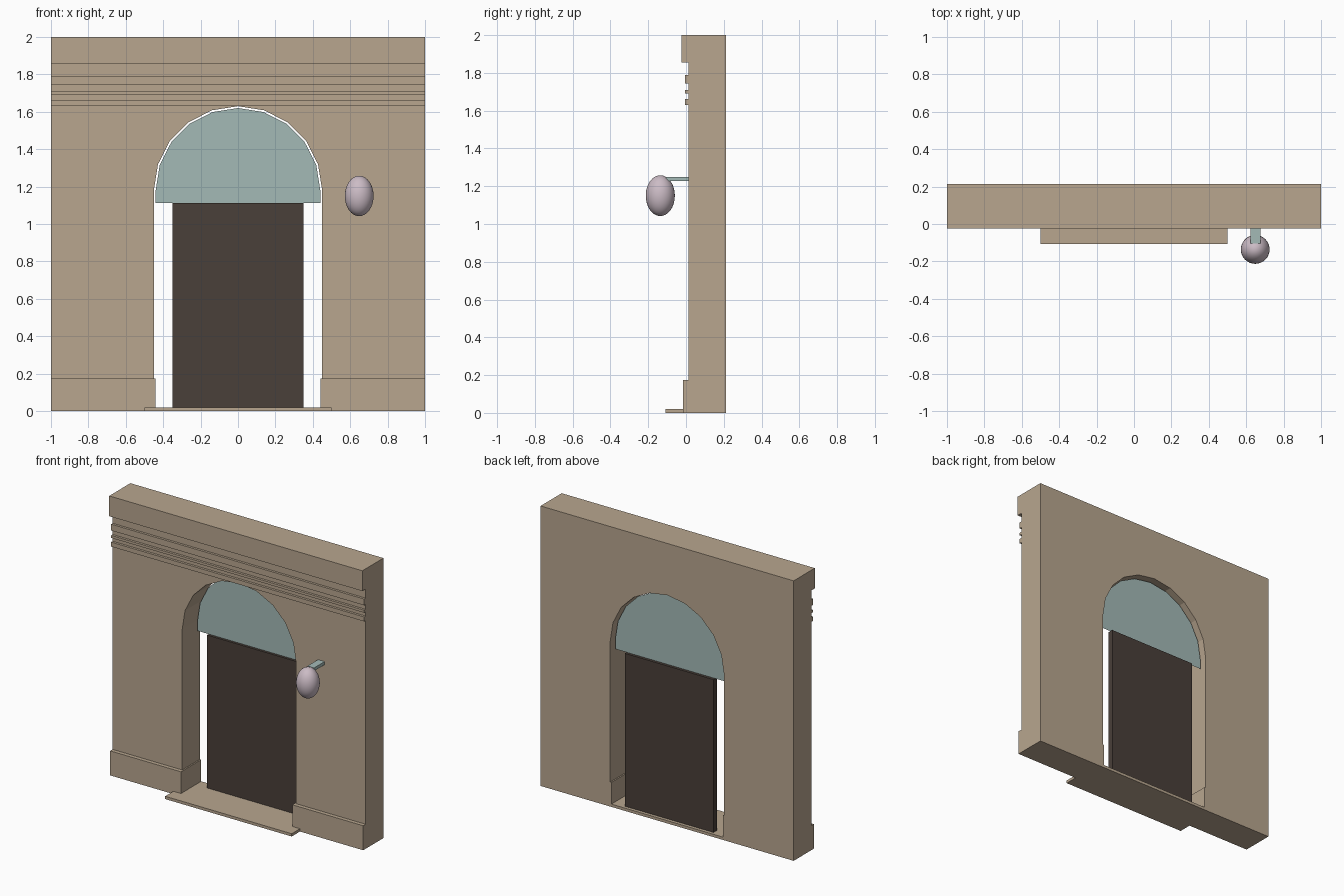
import bpy, bmesh, math

old = bpy.data.objects.get("Cube")
if old:
    bpy.data.objects.remove(old, do_unlink=True)


def material(name, rgb):
    m = bpy.data.materials.new(name)
    m.use_nodes = True
    m.diffuse_color = (*rgb, 1)
    m.node_tree.nodes["Principled BSDF"].inputs["Base Color"].default_value = (*rgb, 1)
    return m


STONE = material("tan stone", (0.48, 0.38, 0.275))
WOOD = material("dark wood", (0.067, 0.05, 0.041))
GLASS = material("pale teal", (0.37, 0.49, 0.47))
LAMP = material("pale pink glass", (0.6, 0.5, 0.56))

BACK, FACE = 0.213, 0.013          # wall back and front planes
SPRING = 1.18                      # height where the arch starts


def finish(name, bm, mat):
    bmesh.ops.recalc_face_normals(bm, faces=bm.faces)
    mesh = bpy.data.meshes.new(name)
    bm.to_mesh(mesh)
    bm.free()
    mesh.materials.append(mat)
    obj = bpy.data.objects.new(name, mesh)
    bpy.context.collection.objects.link(obj)
    return obj


def panel(name, outline, y0, y1, mat):
    """Extrude an x-z outline from y0 to y1 (a single sheet if equal)."""
    bm = bmesh.new()
    face = bm.faces.new([bm.verts.new((x, y0, z)) for x, z in outline])
    if y1 != y0:
        out = bmesh.ops.extrude_face_region(bm, geom=[face], use_keep_orig=True)
        verts = [v for v in out["geom"] if isinstance(v, bmesh.types.BMVert)]
        bmesh.ops.translate(bm, verts=verts, vec=(0, y1 - y0, 0))
    return finish(name, bm, mat)


def box(name, x, y, z, mat):
    return panel(name, [(x[0], z[0]), (x[1], z[0]), (x[1], z[1]), (x[0], z[1])],
                 y[0], y[1], mat)


def arch(radius, steps=10):
    """Arch points from left to right."""
    angles = [math.pi * (1 - i / steps) for i in range(steps + 1)]
    return [(radius * math.cos(a), SPRING + radius * math.sin(a)) for a in angles]


# Wall with arched opening, narrowed at the plinth
jamb = [(0.44, 0), (0.44, 0.175), (0.45, 0.175)]
left_jamb = [(-x, z) for x, z in jamb]
panel("wall", [(-1, 0)] + left_jamb + arch(0.45) + jamb[::-1]
      + [(1, 0), (1, 2), (-1, 2)], FACE, BACK, STONE)

# Plinths on both sides of the opening
for side, s in (("left", 1), ("right", -1)):
    box(side + "_plinth", (s * 0.44, s), (-0.015, FACE), (0, 0.175), STONE)

# Cornice and thin mouldings
box("cornice", (-1, 1), (-0.025, FACE), (1.855, 2), STONE)
for i, (low, high) in enumerate(((1.63, 1.662), (1.692, 1.71), (1.745, 1.79))):
    box(f"moulding_{i + 1}", (-1, 1), (-0.004, FACE), (low, high), STONE)

# Doorstep and threshold
box("doorstep", (-0.5, 0.5), (-0.108, FACE), (0, 0.02), STONE)
box("threshold", (-0.44, 0.44), (FACE, BACK), (0, 0.02), STONE)

# Door and fanlight
box("door", (-0.35, 0.35), (0.152, 0.19), (0.01, 1.112), WOOD)
panel("fanlight", [(-0.44, 1.112)] + arch(0.44) + [(0.44, 1.112)], 0.17, 0.17, GLASS)

# Lamp on its bracket
box("lamp_bracket", (0.623, 0.675), (-0.105, FACE), (1.228, 1.25), GLASS)
bpy.ops.mesh.primitive_uv_sphere_add(segments=32, ring_count=16, radius=1,
                                     location=(0.648, -0.136, 1.15))
lamp = bpy.context.object
lamp.name = "lamp"
lamp.scale = (0.077, 0.077, 0.108)
lamp.data.materials.append(LAMP)
bpy.ops.object.shade_smooth()
